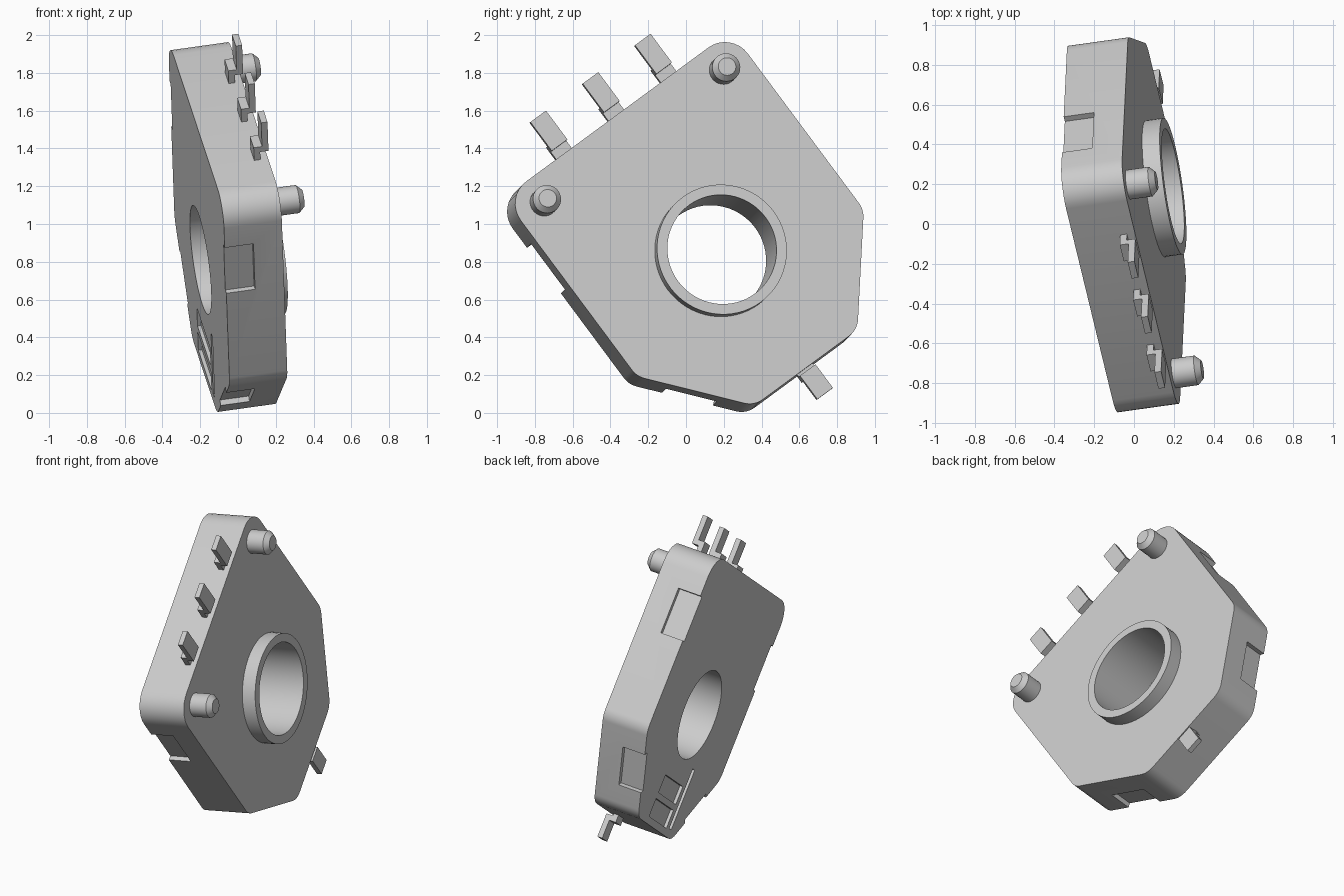
import bpy, bmesh, math
from mathutils import Matrix, Vector

cube = bpy.data.objects.get("Cube")
if cube:
    bpy.data.objects.remove(cube, do_unlink=True)

grey = bpy.data.materials.new("light_grey")
grey.use_nodes = True
colour = (0.6, 0.6, 0.6, 1)
grey.diffuse_color = colour
grey.node_tree.nodes["Principled BSDF"].inputs["Base Color"].default_value = colour

# Tilted frame: u along the pin edge, v towards the pins, w out of the face with the pegs
w_axis = Vector((1, 0.14, 0.14)).normalized()
u_axis = Vector((-0.196, 0.807, 0.593))
u_axis = (u_axis - w_axis * u_axis.dot(w_axis)).normalized()
v_axis = w_axis.cross(u_axis)
FRAME = Matrix((u_axis, v_axis, w_axis)).transposed().to_4x4()
FRAME.translation = (0.108, 0.178, 0.853)

THICK = 0.312
HALF = 0.76
TOP, BOTTOM = 0.907, -0.766
CHAMFER_U, CHAMFER_V = 0.345, -0.272


def make(name, bm):
    bmesh.ops.recalc_face_normals(bm, faces=bm.faces)
    mesh = bpy.data.meshes.new(name)
    bm.to_mesh(mesh)
    bm.free()
    mesh.materials.append(grey)
    obj = bpy.data.objects.new(name, mesh)
    bpy.context.collection.objects.link(obj)
    obj.matrix_world = FRAME
    return obj


def prism(name, points, vector):
    """Extrude a closed outline along a vector."""
    bm = bmesh.new()
    face = bm.faces.new([bm.verts.new(p) for p in points])
    moved = bmesh.ops.extrude_face_region(bm, geom=[face])["geom"]
    bmesh.ops.translate(bm, vec=vector, verts=[g for g in moved if isinstance(g, bmesh.types.BMVert)])
    return make(name, bm)


def lathe(name, profile, centre=(0, 0), steps=64):
    """Spin a closed (radius, height) outline around the w direction."""
    bm = bmesh.new()
    rings = []
    for i in range(steps):
        a = math.tau * i / steps
        rings.append([bm.verts.new((centre[0] + r * math.cos(a), centre[1] + r * math.sin(a), h))
                      for r, h in profile])
    n = len(profile)
    for i in range(steps):
        p, q = rings[i], rings[(i + 1) % steps]
        for j in range(n):
            k = (j + 1) % n
            bm.faces.new((p[j], q[j], q[k], p[k]))
    bmesh.ops.remove_doubles(bm, verts=bm.verts, dist=1e-5)
    return make(name, bm)


def box(name, size, centre, angle=0):
    bm = bmesh.new()
    place = Matrix.Translation(centre) @ Matrix.Rotation(angle, 4, "Z") @ Matrix.Diagonal((*size, 1))
    bmesh.ops.create_cube(bm, size=1, matrix=place)
    return make(name, bm)


def fillet(corners, steps=8):
    """Round each (u, v, radius) corner of a convex anticlockwise outline."""
    out = []
    for i, (u, v, r) in enumerate(corners):
        p = Vector((u, v))
        a = (Vector(corners[i - 1][:2]) - p).normalized()
        b = (Vector(corners[(i + 1) % len(corners)][:2]) - p).normalized()
        half = a.angle(b) / 2
        centre = p + (a + b).normalized() * r / math.sin(half)
        start = p + a * r / math.tan(half) - centre
        for s in range(steps + 1):
            d = Matrix.Rotation((math.pi - 2 * half) * s / steps, 2) @ start
            out.append((centre.x + d.x, centre.y + d.y, 0))
    return out


def cut(target, cutter):
    mod = target.modifiers.new("cut", "BOOLEAN")
    mod.operation = "DIFFERENCE"
    mod.solver = "EXACT"
    mod.object = cutter
    bpy.context.view_layer.objects.active = target
    bpy.context.view_layer.update()
    bpy.ops.object.modifier_apply(modifier=mod.name)
    bpy.data.objects.remove(cutter, do_unlink=True)


# Housing plate
half_outline = [(CHAMFER_U, BOTTOM, 0.12), (HALF, CHAMFER_V, 0.12), (HALF, TOP, 0.15)]
outline = half_outline + [(-u, v, r) for u, v, r in reversed(half_outline)]
body = prism("housing", fillet(outline), (0, 0, -THICK))

# Centre hole
R_IN, R_OUT, RIM = 0.292, 0.347, 0.09
cut(body, lathe("hole_cutter", [(0, 0.2), (R_IN, 0.2), (R_IN, -0.6), (0, -0.6)]))

# Shallow notches in the sides, open at the back
DEPTH = 0.03
notch_w = -0.157 - 0.1
for side in (-1, 1):
    cut(body, box("side_notch_cutter", (2 * DEPTH, 0.3, 0.2), (side * HALF, 0.48, notch_w)))
    du, dv = HALF - CHAMFER_U, CHAMFER_V - BOTTOM
    mid = (side * (HALF + CHAMFER_U) / 2, (CHAMFER_V + BOTTOM) / 2, notch_w)
    cut(body, box("corner_notch_cutter", (0.28, 2 * DEPTH, 0.2), mid, side * math.atan2(dv, du)))

# Engraved slot and windows on the back
for u0, u1, v0, v1 in [(-0.28, -0.24, -0.71, -0.31), (-0.19, 0.17, -0.56, -0.44), (-0.19, 0.17, -0.72, -0.6)]:
    cut(body, box("engraving_cutter", (u1 - u0, v1 - v0, 0.04), ((u0 + u1) / 2, (v0 + v1) / 2, -THICK)))

# Raised rim round the hole
rim = lathe("hole_rim", [(R_IN, RIM), (R_OUT, RIM), (R_OUT, -0.01), (R_IN, -0.01)])

# Locating pegs
pegs = [lathe(name, [(0, 0.145), (0.047, 0.145), (0.075, 0.115), (0.075, -0.01), (0, -0.01)], (u, 0.763), 32)
        for name, u in (("lower_peg", -0.6), ("upper_peg", 0.6))]

# Stepped contact pins
LOW, HIGH, T = -0.075, -0.03, 0.034


def pin(name, u, edge, sign, bend, reach):
    path = [(-0.03, LOW), (bend + T, LOW), (bend + T, HIGH), (reach, HIGH),
            (reach, HIGH + T), (bend, HIGH + T), (bend, LOW + T), (-0.03, LOW + T)]
    return prism(name, [(u - 0.052, edge + sign * d, h) for d, h in path], (0.104, 0, 0))


for i, u in enumerate((-0.35, 0, 0.35)):
    pin(f"contact_pin_{i + 1}", u, TOP, 1, 0.05, 0.24)
pin("bottom_pin", 0, BOTTOM, -1, 0.015, 0.17)

# Smooth the round surfaces, keep the edges crisp
bpy.ops.object.select_all(action="DESELECT")
for obj in [body, rim, *pegs]:
    obj.select_set(True)
    bpy.context.view_layer.objects.active = obj
bpy.ops.object.shade_smooth_by_angle(angle=math.radians(30))
